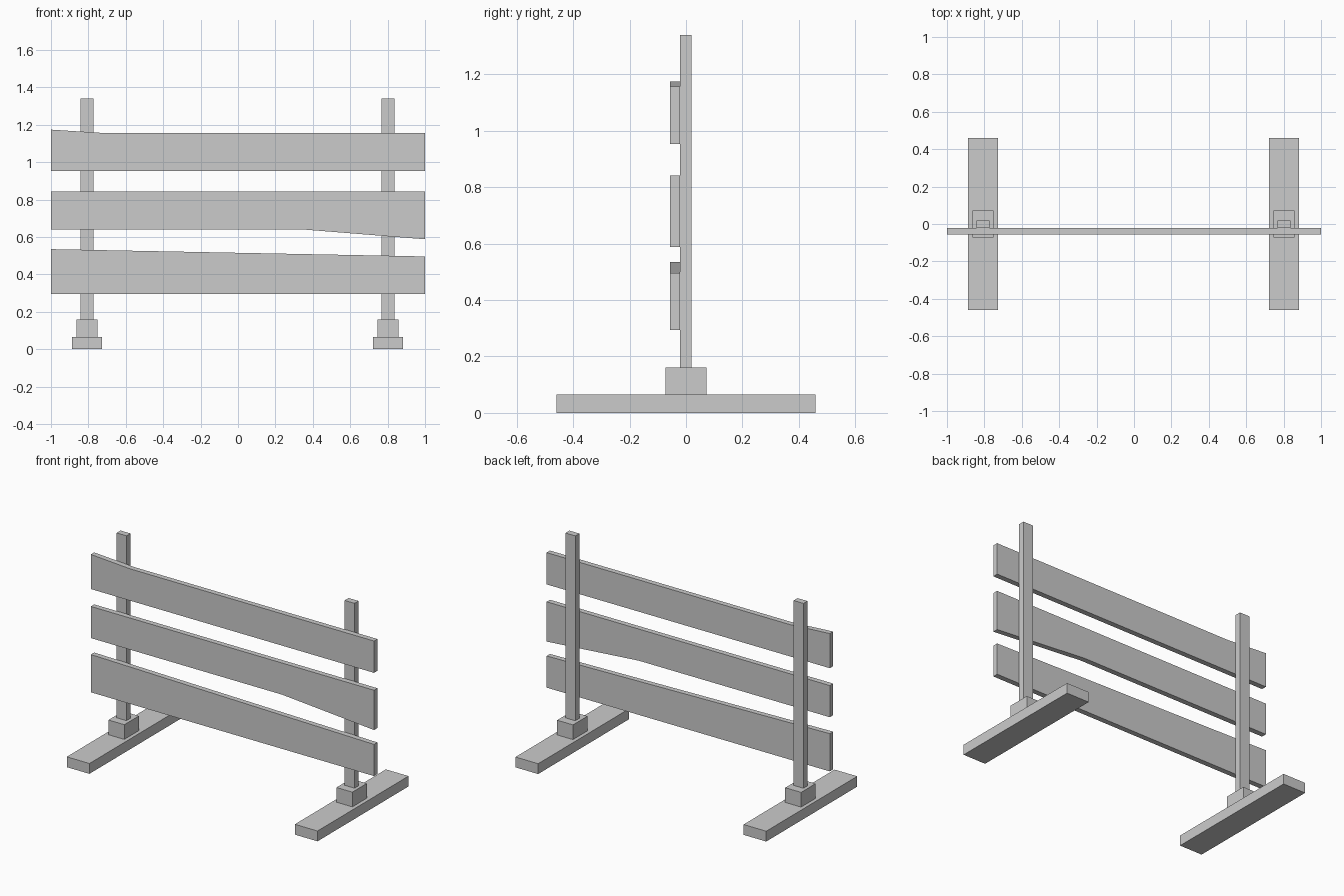
import bpy, bmesh
from mathutils import Vector

if "Cube" in bpy.data.objects:
    bpy.data.objects.remove(bpy.data.objects["Cube"])


def prism(name, profile, y0, y1):
    """Extrude an (x, z) outline from y0 to y1."""
    bm = bmesh.new()
    face = bm.faces.new([bm.verts.new((x, y0, z)) for x, z in profile])
    ext = bmesh.ops.extrude_face_region(bm, geom=[face])
    verts = [v for v in ext["geom"] if isinstance(v, bmesh.types.BMVert)]
    bmesh.ops.translate(bm, verts=verts, vec=Vector((0, y1 - y0, 0)))
    bmesh.ops.recalc_face_normals(bm, faces=bm.faces)
    mesh = bpy.data.meshes.new(name)
    bm.to_mesh(mesh)
    bm.free()
    obj = bpy.data.objects.new(name, mesh)
    bpy.context.collection.objects.link(obj)
    return obj


def box(name, cx, width, y0, y1, z0, z1):
    a, b = cx - width / 2, cx + width / 2
    return prism(name, [(a, z0), (b, z0), (b, z1), (a, z1)], y0, y1)


# Two stands: floor beam, socket block and upright post
for side, x in (("left", -0.808), ("right", 0.803)):
    box(side + "_foot", x, 0.16, -0.459, 0.459, 0.0, 0.066)
    box(side + "_socket_block", x, 0.112, -0.073, 0.073, 0.066, 0.16)
    box(side + "_post", x, 0.07, -0.021, 0.019, 0.16, 1.34)

# Three rough-cut planks on the front of the posts
planks = {
    "lower_plank": [(-1, 0.294), (1, 0.294), (1, 0.496), (-1, 0.535)],
    "middle_plank": [(-1, 0.64), (0.35, 0.64), (1, 0.588), (1, 0.842), (-1, 0.842)],
    "upper_plank": [(-1, 0.953), (1, 0.953), (1, 1.156), (-0.72, 1.156), (-1, 1.174)],
}
for name, outline in planks.items():
    prism(name, outline, -0.056, -0.022)
